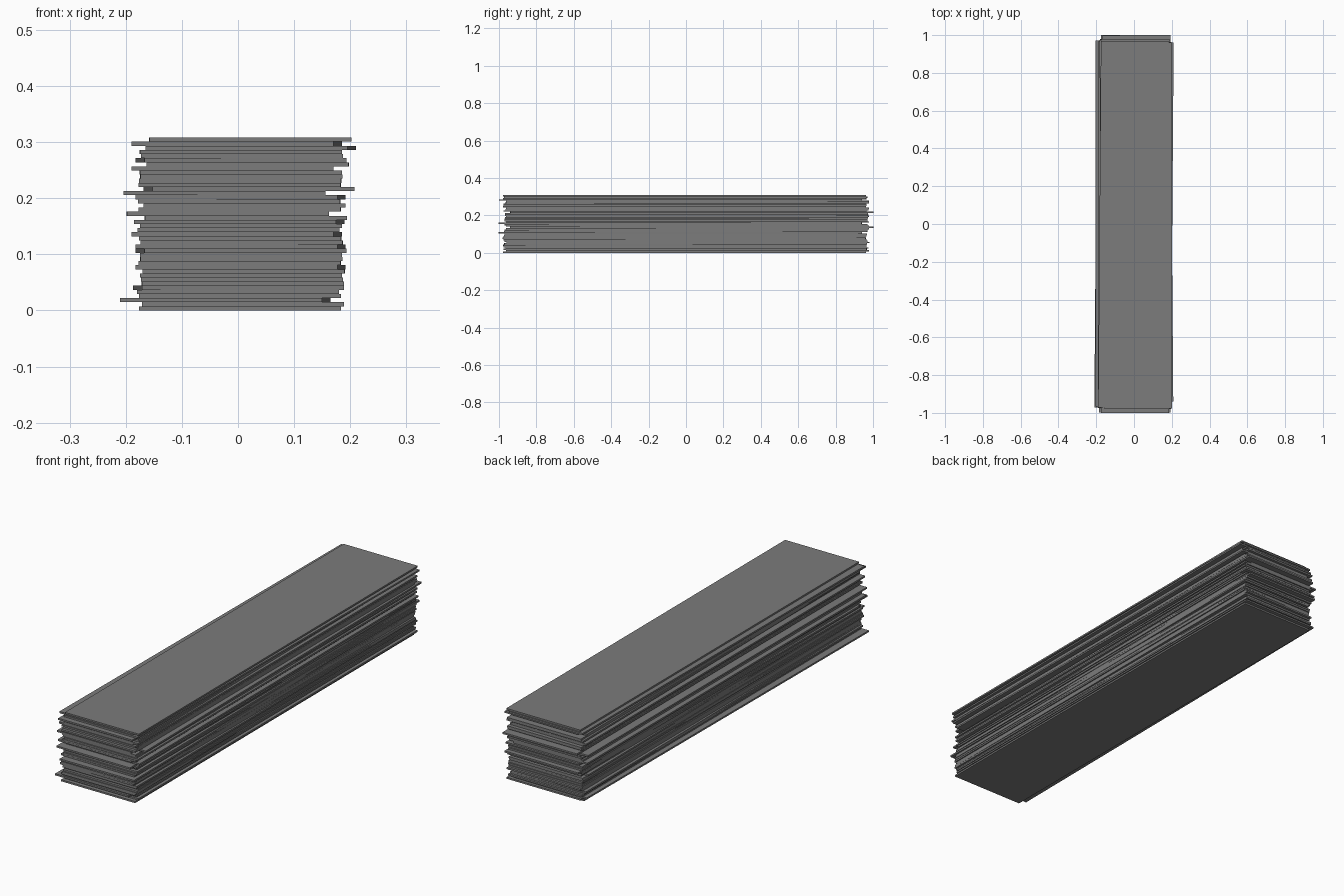
import bpy
import math
import random

cube = bpy.data.objects.get("Cube")
if cube:
    bpy.data.objects.remove(cube, do_unlink=True)

random.seed(4)

PLANK_WIDTH = 0.36
PLANK_LENGTH = 1.94
STACK_HEIGHT = 0.308

# Sideways position of each plank's front end, top to bottom, in thousandths
front_offsets = [22, -10, 15, 5, 7, 13, 17, -10, 5, 6, 4, 3, 28, -24,
                 -3, 2, 12, 3, -18, 14, -5, 5, 1, -10, 4, 6, -3, 13,
                 5, 6, 3, -3, 10, 5, 7, 9, 9, 0, 4, -30, 9, 4]

# Planks whose back end is skewed to the left or to the right
skewed_left = {1, 2, 14, 20, 23, 26, 31, 39}
skewed_right = {5, 12, 27, 36}

# Planks that stick out at the front or at the back
pushed_forward = {3, 20, 27}
pushed_back = {12, 23}

# Plain grey finish
grey = bpy.data.materials.new("plain_grey")
grey.use_nodes = True
colour = (0.2, 0.2, 0.2, 1)
grey.diffuse_color = colour
grey.node_tree.nodes["Principled BSDF"].inputs["Base Color"].default_value = colour


def add_plank(name, location, size, yaw):
    bpy.ops.mesh.primitive_cube_add(size=1, location=location, rotation=(0, 0, yaw))
    plank = bpy.context.object
    plank.name = name
    plank.scale = size
    plank.data.materials.append(grey)
    return plank


# Loose stack of thin planks
count = len(front_offsets)
thickness = STACK_HEIGHT / count
for layer, offset in enumerate(front_offsets):
    if layer in skewed_left:
        skew = 0.015
    elif layer in skewed_right:
        skew = -0.016
    else:
        skew = random.uniform(-0.001, 0.001)

    if layer in pushed_forward:
        y = -0.03
    elif layer in pushed_back:
        y = 0.03
    else:
        y = random.uniform(-0.01, 0.01)

    x = offset / 1000 + skew / 2
    z = STACK_HEIGHT - (layer + 0.5) * thickness
    yaw = -math.atan2(skew, PLANK_LENGTH)
    add_plank(f"plank_{count - layer}", (x, y, z),
              (PLANK_WIDTH, PLANK_LENGTH, thickness), yaw)
